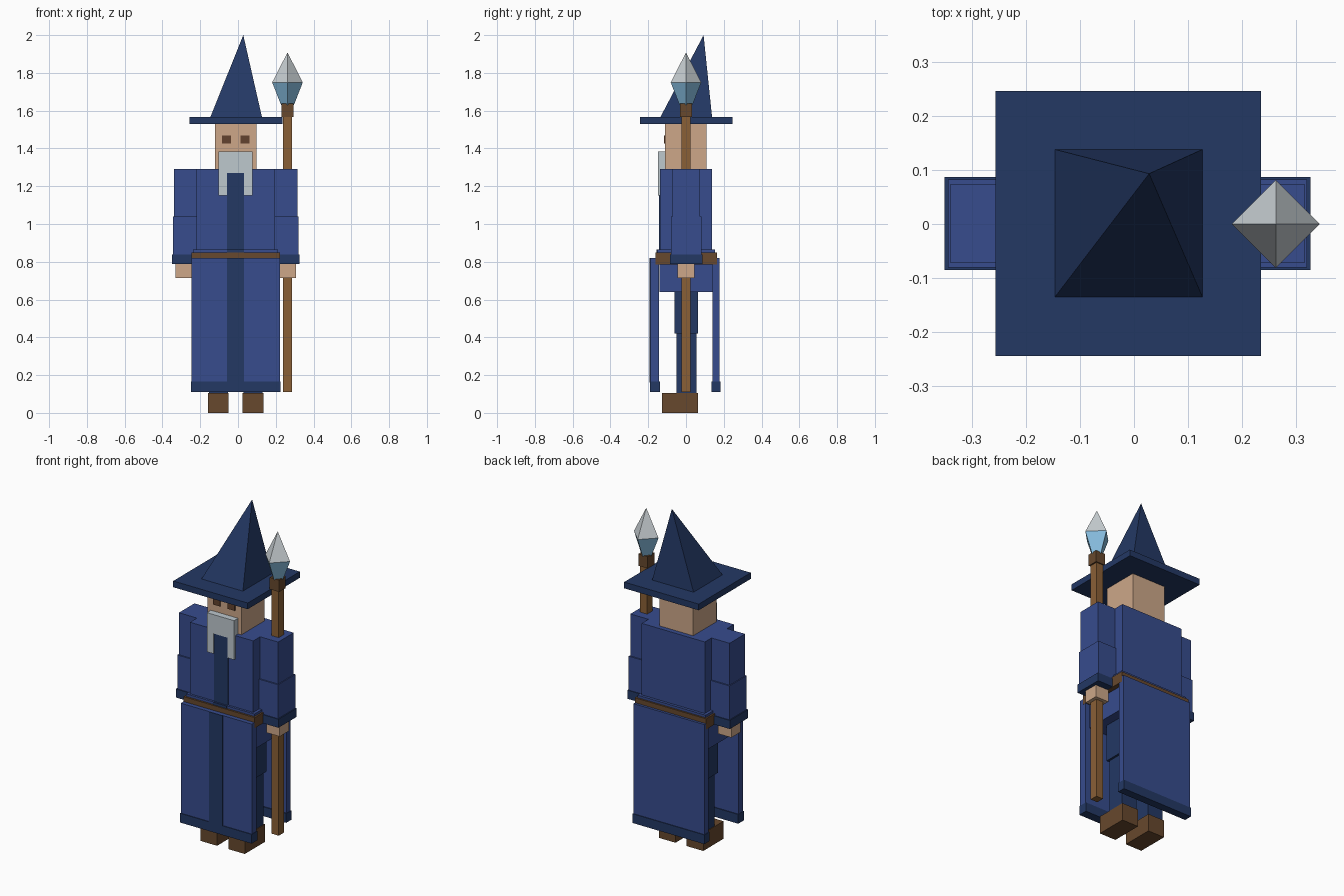
import bpy, bmesh

if "Cube" in bpy.data.objects:
    bpy.data.objects.remove(bpy.data.objects["Cube"])

CX = -0.012  # body centre line


def material(name, r, g, b):
    lin = lambda c: (c / 255 / 12.92) if c < 10 else ((c / 255 + 0.055) / 1.055) ** 2.4
    m = bpy.data.materials.new(name)
    m.diffuse_color = (lin(r), lin(g), lin(b), 1)
    m.use_nodes = True
    m.node_tree.nodes["Principled BSDF"].inputs["Base Color"].default_value = m.diffuse_color
    return m


ROBE = material("robe blue", 55, 76, 141)
NAVY = material("navy trim", 35, 56, 100)
SKIN = material("skin", 205, 167, 137)
BEARD = material("beard grey", 190, 200, 206)
BROWN = material("dark brown", 103, 72, 45)
WOOD = material("staff wood", 138, 96, 54)
EYE = material("eye brown", 98, 66, 46)
CRYSTAL = material("crystal white", 200, 207, 211)
ICE = material("crystal blue", 134, 188, 222)


def finish(name, bm, *mats):
    bmesh.ops.recalc_face_normals(bm, faces=bm.faces)
    me = bpy.data.meshes.new(name)
    bm.to_mesh(me)
    bm.free()
    for m in mats:
        me.materials.append(m)
    ob = bpy.data.objects.new(name, me)
    bpy.context.collection.objects.link(ob)
    return ob


def box(name, mat, x, y, z):
    """Box from (min, max) ranges."""
    bm = bmesh.new()
    bmesh.ops.create_cube(bm, size=1)
    for v in bm.verts:
        for i, (lo, hi) in enumerate((x, y, z)):
            v.co[i] = hi if v.co[i] > 0 else lo
    return finish(name, bm, mat)


def pair(name, mat, x, y, z):
    """Two boxes mirrored about the body centre line."""
    for side, s in (("left", 1), ("right", -1)):
        a, b = sorted((CX + s * x[0], CX + s * x[1]))
        box(side + "_" + name, mat, (a, b), y, z)


def mid(h):
    return (CX - h, CX + h)


# Shoes and legs
pair("shoe", BROWN, (0.037, 0.146), (-0.127, 0.063), (0, 0.105))
pair("lower_leg", NAVY, (0.042, 0.142), (-0.05, 0.055), (0.1, 0.42))
pair("upper_leg", NAVY, (0.03, 0.154), (-0.062, 0.064), (0.42, 0.66))

# Hips and the two hanging robe panels with hems
box("hips", ROBE, mid(0.208), (-0.14, 0.14), (0.64, 0.82))
for name, y, hem in (("front", (-0.187, -0.142), (-0.191, -0.137)),
                     ("back", (0.14, 0.178), (0.134, 0.182))):
    box(name + "_robe_panel", ROBE, mid(0.234), y, (0.165, 0.82))
    box(name + "_robe_hem", NAVY, mid(0.236), hem, (0.11, 0.165))
box("robe_front_stripe", NAVY, mid(0.045), (-0.192, -0.185), (0.16, 0.821))

# Torso, belt and chest stripe
box("torso", ROBE, mid(0.208), (-0.137, 0.137), (0.81, 1.29))
box("tunic_hem", ROBE, mid(0.225), (-0.15, 0.153), (0.845, 0.864))
box("belt", BROWN, mid(0.235), (-0.161, 0.163), (0.786, 0.849))
box("chest_stripe", NAVY, mid(0.045), (-0.143, -0.136), (0.864, 1.3))
box("hem_stripe", NAVY, mid(0.045), (-0.155, -0.149), (0.846, 0.865))

# Arms, cuffs and hands
pair("upper_sleeve", ROBE, (0.2, 0.327), (-0.072, 0.074), (1.04, 1.29))
pair("lower_sleeve", ROBE, (0.205, 0.332), (-0.08, 0.082), (0.83, 1.04))
pair("cuff", NAVY, (0.208, 0.338), (-0.085, 0.087), (0.787, 0.838))
pair("hand", SKIN, (0.23, 0.318), (-0.044, 0.044), (0.714, 0.8))

# Head, eyes and beard
box("head", SKIN, mid(0.111), (-0.11, 0.108), (1.285, 1.53))
pair("eye", EYE, (0.025, 0.072), (-0.117, -0.109), (1.425, 1.468))
box("beard", BEARD, mid(0.09), (-0.148, -0.072), (1.27, 1.383))
pair("beard_strand", BEARD, (0.045, 0.09), (-0.148, -0.12), (1.15, 1.27))

# Hat: square brim and leaning four-sided peak
box("hat_brim", NAVY, (-0.256, 0.235), (-0.244, 0.246), (1.53, 1.567))
bm = bmesh.new()
base = [bm.verts.new(p) for p in ((-0.147, -0.136, 1.565), (0.127, -0.136, 1.565),
                                  (0.127, 0.138, 1.565), (-0.147, 0.138, 1.565))]
tip = bm.verts.new((0.028, 0.093, 2.0))
bm.faces.new(base)
for i in range(4):
    bm.faces.new((base[i], base[(i + 1) % 4], tip))
finish("hat_peak", bm, NAVY)

# Staff with collar
SX = 0.262
box("staff", WOOD, (SX - 0.023, SX + 0.023), (-0.024, 0.024), (0.11, 1.57))
box("staff_collar", BROWN, (SX - 0.031, SX + 0.031), (-0.031, 0.031), (1.567, 1.637))

# Crystal: four-sided point above, blue taper below
bm = bmesh.new()
rings = []
for r, z in ((0.034, 1.63), (0.081, 1.75)):
    rings.append([bm.verts.new((SX + dx * r, dy * r, z))
                  for dx, dy in ((1, 0), (0, 1), (-1, 0), (0, -1))])
top = bm.verts.new((SX, 0, 1.908))
bm.faces.new(rings[0])
for i in range(4):
    j = (i + 1) % 4
    bm.faces.new((rings[0][i], rings[0][j], rings[1][j], rings[1][i]))
    bm.faces.new((rings[1][i], rings[1][j], top))
for f in bm.faces:
    f.material_index = 0 if f.calc_center_median().z > 1.75 else 1
finish("crystal", bm, CRYSTAL, ICE)
